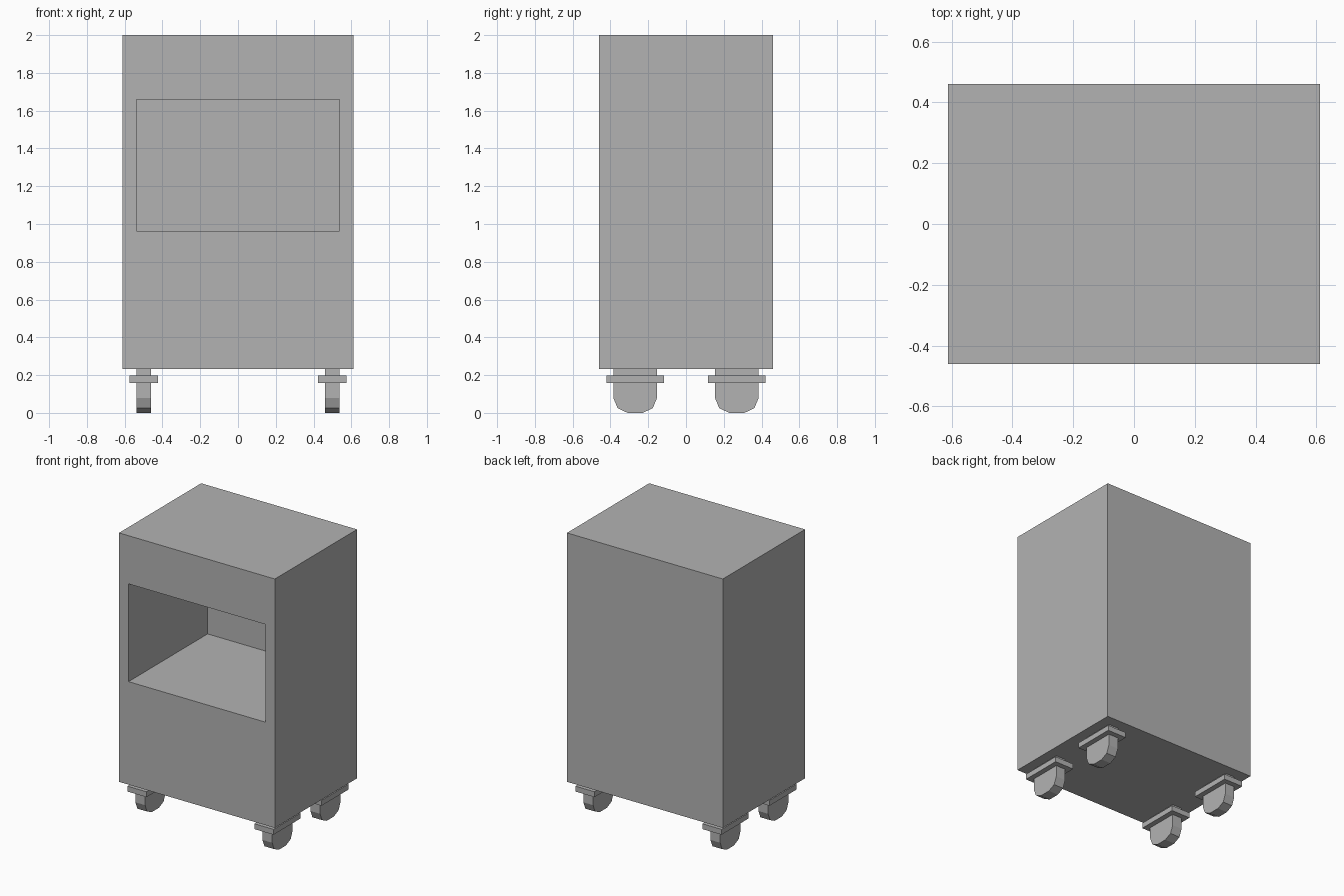
import bpy, bmesh
from mathutils import Vector

if "Cube" in bpy.data.objects:
    bpy.data.objects.remove(bpy.data.objects["Cube"])

grey = bpy.data.materials.new("plain_grey")
grey.diffuse_color = (0.45, 0.45, 0.45, 1)
grey.use_nodes = True
grey.node_tree.nodes["Principled BSDF"].inputs["Base Color"].default_value = grey.diffuse_color


def finish(bm, name):
    bmesh.ops.recalc_face_normals(bm, faces=bm.faces)
    mesh = bpy.data.meshes.new(name)
    bm.to_mesh(mesh)
    bm.free()
    mesh.materials.append(grey)
    obj = bpy.data.objects.new(name, mesh)
    bpy.context.collection.objects.link(obj)
    return obj


def box(lo, hi):
    bm = bmesh.new()
    bmesh.ops.create_cube(bm, size=1)
    lo, hi = Vector(lo), Vector(hi)
    for v in bm.verts:
        v.co = (lo + hi) / 2 + v.co * (hi - lo)
    return bm


# Cabinet with a deep rectangular opening in the front
W, D, Z0, Z1 = 0.612, 0.461, 0.233, 2.0
bm = box((-W, -D, Z0), (W, D, Z1))
front = min(bm.faces, key=lambda f: f.calc_center_median().y)
bmesh.ops.inset_individual(bm, faces=[front], thickness=0.05)
mid = front.calc_center_median().z
for v in front.verts:
    v.co.x = 0.537 if v.co.x > 0 else -0.537
    v.co.z = 1.658 if v.co.z > mid else 0.964
back = bmesh.ops.extrude_discrete_faces(bm, faces=[front])["faces"][0]
for v in back.verts:
    v.co.y = 0.426
finish(bm, "cabinet")

# Four casters: round-bottomed wheel block through a flat mounting plate
for sx, side in ((-1, "left"), (1, "right")):
    for sy, end in ((-1, "front"), (1, "back")):
        x, y = sx * 0.499, sy * 0.269
        bm = box((x - 0.038, y - 0.115, 0.003), (x + 0.038, y + 0.115, Z0))
        low = [e for e in bm.edges if all(v.co.z < 0.1 for v in e.verts)
               and abs(e.verts[0].co.y - e.verts[1].co.y) < 1e-4]
        bmesh.ops.bevel(bm, geom=low, offset=0.075, segments=2,
                        profile=0.5, affect='EDGES')
        for v in bm.verts:
            if v.co.z < 0.004:
                v.co.z = 0
        finish(bm, f"{end}_{side}_wheel")
        finish(box((x - 0.075, y - 0.152, 0.159), (x + 0.075, y + 0.152, 0.197)),
               f"{end}_{side}_caster_plate")
